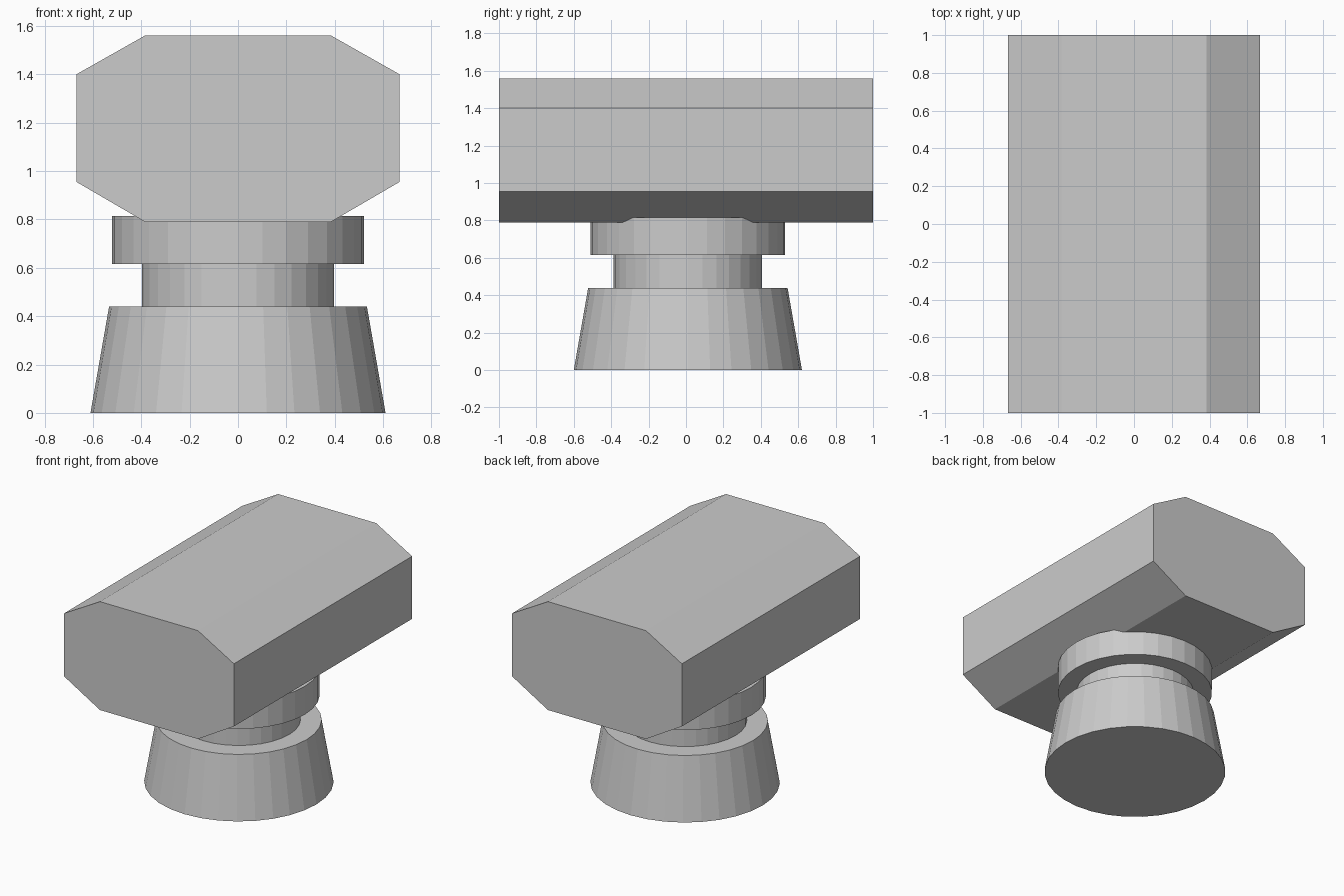
import bpy, bmesh
from math import cos, sin, tau

if "Cube" in bpy.data.objects:
    bpy.data.objects.remove(bpy.data.objects["Cube"])

SIDES = 32
CENTRE_Y = 0.01


def finish(bm, name):
    bmesh.ops.recalc_face_normals(bm, faces=bm.faces)
    mesh = bpy.data.meshes.new(name)
    bm.to_mesh(mesh)
    bm.free()
    obj = bpy.data.objects.new(name, mesh)
    bpy.context.collection.objects.link(obj)
    return obj


def lathe(name, profile):
    """Turn (radius, z) points into a closed, flat-shaded solid."""
    bm = bmesh.new()
    rings = [[bm.verts.new((r * cos(tau * i / SIDES),
                            CENTRE_Y + r * sin(tau * i / SIDES), z))
              for i in range(SIDES)] for r, z in profile]
    for low, high in zip(rings, rings[1:]):
        for i in range(SIDES):
            j = (i + 1) % SIDES
            bm.faces.new((low[i], low[j], high[j], high[i]))
    bm.faces.new(rings[0])
    bm.faces.new(rings[-1])
    return finish(bm, name)


def prism(name, outline, y0, y1):
    """Extrude an (x, z) outline along y."""
    bm = bmesh.new()
    face = bm.faces.new([bm.verts.new((x, y0, z)) for x, z in outline])
    result = bmesh.ops.extrude_face_region(bm, geom=[face])
    for v in result["geom"]:
        if isinstance(v, bmesh.types.BMVert):
            v.co.y = y1
    return finish(bm, name)


# Turned pedestal: tapered foot, narrow neck, wide collar
lathe("pedestal", [(0.61, 0), (0.533, 0.44), (0.397, 0.44),
                   (0.397, 0.615), (0.52, 0.615), (0.52, 0.815)])

# Long block with an eight-sided section
half = [(0.385, 0.79), (0.668, 0.955), (0.668, 1.40), (0.385, 1.56)]
prism("head_block", half + [(-x, z) for x, z in reversed(half)], -1, 1)
